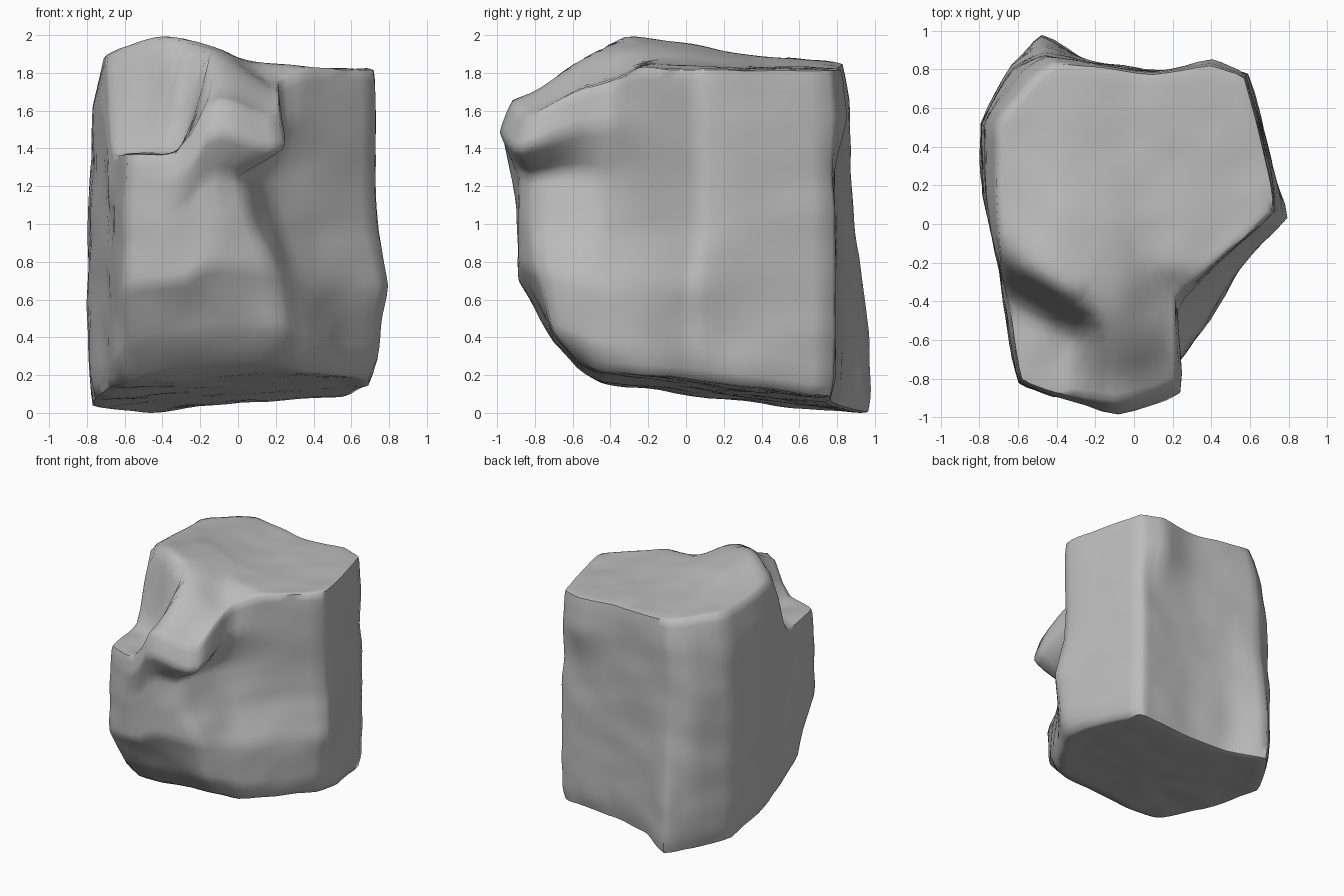
import bpy, bmesh, math
from mathutils import Vector, noise

if "Cube" in bpy.data.objects:
    bpy.data.objects.remove(bpy.data.objects["Cube"], do_unlink=True)

# Plan outline of the boulder, counter-clockwise from the left side
PLAN = [(.71, .32), (.59, .79), (.42, .79), (.10, .79), (-.22, .84), (-.47, .91),
        (-.63, .82), (-.80, .53), (-.78, .15), (-.70, -.25), (-.65, -.55), (-.60, -.83),
        (-.42, -.90), (-.12, -.90), (.02, -.83), (.14, -.43), (.41, -.22), (.745, .07)]

# Levels: (fraction of height, scale, front limit in y, moved outline points)
LEVELS = [
    (0.00, .97, -.57, {5: (-.48, .98), 10: (-.60, -.44), 11: (-.48, -.54), 14: (.18, -.70),
                       15: (.34, -.48), 16: (.52, -.24), 17: (.69, .04)}),
    (0.07, 1.0, -.71, {5: (-.48, .985), 11: (-.55, -.66), 14: (.24, -.72), 15: (.40, -.50),
                       16: (.55, -.23), 17: (.74, .04)}),
    (0.30, 1.0, -.89, {5: (-.48, .96), 14: (.20, -.78), 15: (.35, -.50), 16: (.54, -.24),
                       17: (.81, .03)}),
    (0.48, 1.0, -.89, {14: (.08, -.81), 15: (.22, -.45)}),
    (0.68, .99, -.91, {5: (-.47, .88), 14: (.00, -.82)}),
    (0.86, .99, -1.0, {2: (.41, .86), 5: (-.46, .87), 6: (-.58, .79), 7: (-.76, .53),
                       13: (-.08, -1.0), 14: (.26, -.89), 15: (.23, -.44)}),
    (1.00, .975, -.92, {2: (.40, .82), 5: (-.42, .84), 6: (-.54, .73), 7: (-.71, .52),
                        8: (-.72, .15), 13: (-.10, -.92), 14: (.22, -.84), 15: (.21, -.38)}),
]
STEPS = 4      # points between outline corners
CAP = [.96, .9, .84, .78, .72, .66, .6, .54, .48, .4, .3, .2, .1]


def smoothstep(a, b, v):
    t = min(1, max(0, (v - a) / (b - a)))
    return t * t * (3 - 2 * t)


def outline(level):
    _, scale, limit, moved = level
    pts = []
    for i, (x, y) in enumerate(PLAN):
        x, y = moved.get(i, (x * scale, y * scale))
        pts.append(Vector((x, max(y, limit))))
    n = len(pts)
    return [pts[i].lerp(pts[(i + 1) % n], s / STEPS) for i in range(n) for s in range(STEPS)]


def bottom_height(x, y):
    # underside tilts up to the front, more steeply near the front edge
    return .15 - .12 * y + .06 * x + .4 * max(0, -.45 - y)


def top_height(x, y):
    z = 1.83 + .05 * min(1, max(0, -x / .6))
    # summit, with long slopes towards the back and the left
    reach_x = .30 if x < -.36 else .42
    reach_y = .30 if y < -.33 else .60
    z += .14 * math.exp(-((x + .36) / reach_x) ** 2 - ((y + .33) / reach_y) ** 2)
    # lip falling away to the front and to its left
    z -= .11 * smoothstep(-.1, .22, x) * smoothstep(-.2, -.45, y)
    z -= .17 * smoothstep(-.5, -.95, y)
    # low shelf at the front corner
    shelf = smoothstep(-.15, -.30, x) * smoothstep(-.36, -.54, y + .6 * (x + .36))
    return z + (1.38 - z) * shelf


def place(p, t):
    b = bottom_height(p.x, p.y)
    return Vector((p.x, p.y, b + t * (top_height(p.x, p.y) - b)))


# Rings from the underside centre, up the walls, to the top centre
keys = [(lv[0], outline(lv)) for lv in LEVELS]
rings = [[place(p * s, 0) for p in keys[0][1]] for s in reversed(CAP)]
for (t0, a), (t1, b) in zip(keys, keys[1:]):
    n = max(1, round((t1 - t0) / .035))
    for k in range(n):
        f = k / n
        rings.append([place(p.lerp(q, f), t0 + (t1 - t0) * f) for p, q in zip(a, b)])
rings.append([place(p, 1) for p in keys[-1][1]])
rings += [[place(p * s, 1) for p in keys[-1][1]] for s in CAP]

# Skin the rings
bm = bmesh.new()
rows = [[bm.verts.new(p) for p in ring] for ring in rings]
n = len(rows[0])
for lo, hi in zip(rows, rows[1:]):
    for i in range(n):
        j = (i + 1) % n
        bm.faces.new((lo[i], lo[j], hi[j], hi[i]))
ends = [(rows[0], bm.verts.new(place(Vector((0, 0)), 0)), True),
        (rows[-1], bm.verts.new(place(Vector((0, 0)), 1)), False)]
for row, centre, flip in ends:
    for i in range(n):
        a, b = row[i], row[(i + 1) % n]
        bm.faces.new((b, a, centre) if flip else (a, b, centre))

# Weathering: soften corners, then push shallow dents and lumps
bmesh.ops.smooth_vert(bm, verts=bm.verts, factor=.5,
                      use_axis_x=True, use_axis_y=True, use_axis_z=True)
bm.normal_update()
shifts = [v.normal * (.01 * noise.noise(v.co * 2.6) + .012 * noise.noise(v.co * 5))
          for v in bm.verts]
for v, d in zip(bm.verts, shifts):
    v.co += d

# Stand on the ground
ground = min(v.co.z for v in bm.verts)
bmesh.ops.translate(bm, verts=bm.verts, vec=(0, 0, -ground))
bmesh.ops.recalc_face_normals(bm, faces=bm.faces)

mesh = bpy.data.meshes.new("boulder")
bm.to_mesh(mesh)
bm.free()
boulder = bpy.data.objects.new("boulder", mesh)
bpy.context.collection.objects.link(boulder)

# Stone colour
stone = bpy.data.materials.new("grey stone")
stone.use_nodes = True
colour = (.5, .5, .5, 1)
stone.diffuse_color = colour
stone.node_tree.nodes["Principled BSDF"].inputs["Base Color"].default_value = colour
mesh.materials.append(stone)

bpy.context.view_layer.objects.active = boulder
boulder.select_set(True)
bpy.ops.object.shade_smooth_by_angle(angle=math.radians(60))
